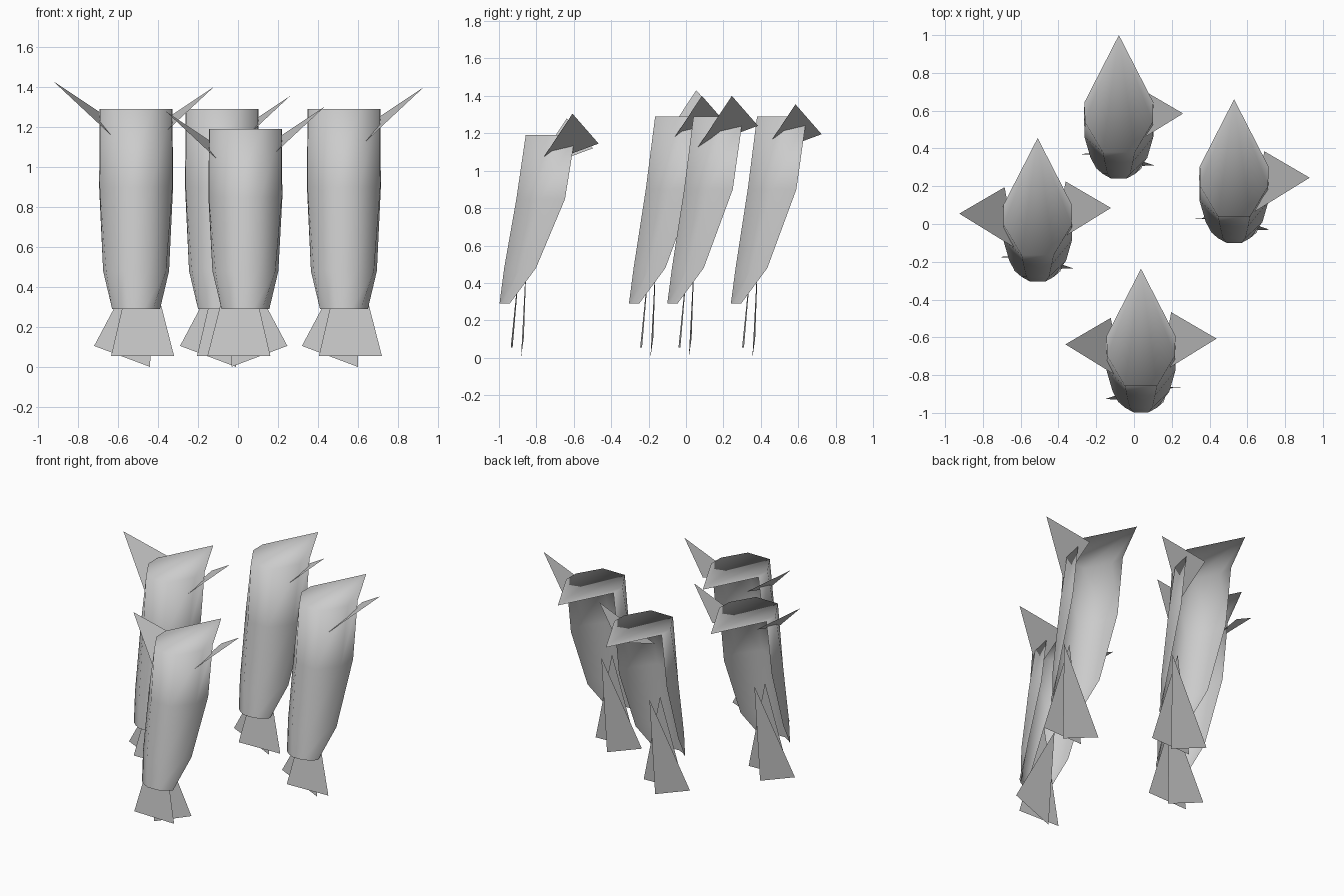
import bpy, bmesh

if "Cube" in bpy.data.objects:
    bpy.data.objects.remove(bpy.data.objects["Cube"])

grey = bpy.data.materials.new("plain grey")
grey.diffuse_color = (0.6, 0.6, 0.6, 1)
grey.use_nodes = True
grey.node_tree.nodes["Principled BSDF"].inputs["Base Color"].default_value = grey.diffuse_color


def make(name, verts, faces, smooth=False):
    mesh = bpy.data.meshes.new(name)
    mesh.from_pydata(verts, [], faces)
    mesh.materials.append(grey)
    for p in mesh.polygons:
        p.use_smooth = smooth
    obj = bpy.data.objects.new(name, mesh)
    bpy.context.collection.objects.link(obj)
    return obj


# half cross-sections, bottom to top: z, then (x, y) of front, flank and rear edge
RINGS = [
    (0.29, (0.04, 0.00), (0.085, 0.025), (0.12, 0.055)),
    (0.48, (0.06, 0.025), (0.15, 0.11), (0.165, 0.195)),
    (0.90, (0.075, 0.09), (0.182, 0.22), (0.185, 0.35)),
    (1.29, (0.085, 0.14), (0.18, 0.30), (0.182, 0.405)),
]


def body(name, cx, y0, drop):
    # open-backed curved shell closed by a flat pointed top
    verts, faces = [], []
    for z, f, m, w in RINGS:
        z -= drop * max(0, z - 0.48) / 0.81
        row = [(-w[0], w[1]), (-m[0], m[1]), (-f[0], f[1]), f, m, w]
        verts += [(cx + x, y0 + y, z) for x, y in row]
    for r in range(len(RINGS) - 1):
        for i in range(5):
            a = r * 6 + i
            faces.append((a, a + 1, a + 7, a + 6))
    verts.append((cx, y0 + 0.76, 1.29 - drop))
    tip, top = len(verts) - 1, 18
    faces += [(top + i, top + i + 1, tip) for i in range(5)]
    make(name, verts, faces, True)


def fin(name, cx, y0, side, off):
    # triangular side fin rising outwards
    pts = [(0.40, 0.345, 1.40), (0.16, 0.485, 1.24), (0.10, 0.16, 1.12)]
    verts = [(cx + side * (x + off[0]), y0 + y + off[1], z + off[2]) for x, y, z in pts]
    make(name, verts, [(0, 1, 2) if side > 0 else (2, 1, 0)])


def tail(name, cx, y0, side):
    # two overlapping tail blades, the rear one tilted
    front = [(-0.125, 0.06, 0.055), (0.19, 0.07, 0.055), (0.025, 0.125, 0.70)]
    rear = [(-0.21, 0.13, 0.105), (0.07, 0.115, 0.0), (0.09, 0.15, 0.67)]
    for label, pts in (("front", front), ("rear", rear)):
        verts = [(cx + side * x, y0 + y, z) for x, y, z in pts]
        make(f"{name}_{label}", verts, [(0, 1, 2) if side > 0 else (2, 1, 0)])


# label, centre x, front y, top drop, tail side, fins (side, offset)
UNITS = [
    ("left", -0.51, -0.305, 0.0, 1, [(1, (-0.012, 0.045, 0.0)), (-1, (0.015, 0.015, 0.03))]),
    ("back", -0.08, 0.24, 0.0, 1, [(1, (-0.06, 0.0, -0.045))]),
    ("front", 0.037, -0.997, 0.1, -1, [(1, (0.0, 0.045, -0.095)), (-1, (0.0, 0.015, -0.12))]),
    ("right", 0.53, -0.10, 0.0, 1, [(1, (0.0, 0.0, 0.0))]),
]

for label, cx, y0, drop, tail_side, fins in UNITS:
    body(f"{label}_body", cx, y0, drop)
    tail(f"{label}_tail", cx, y0, tail_side)
    for side, off in fins:
        fin(f"{label}_fin_{'right' if side > 0 else 'left'}", cx, y0, side, off)
